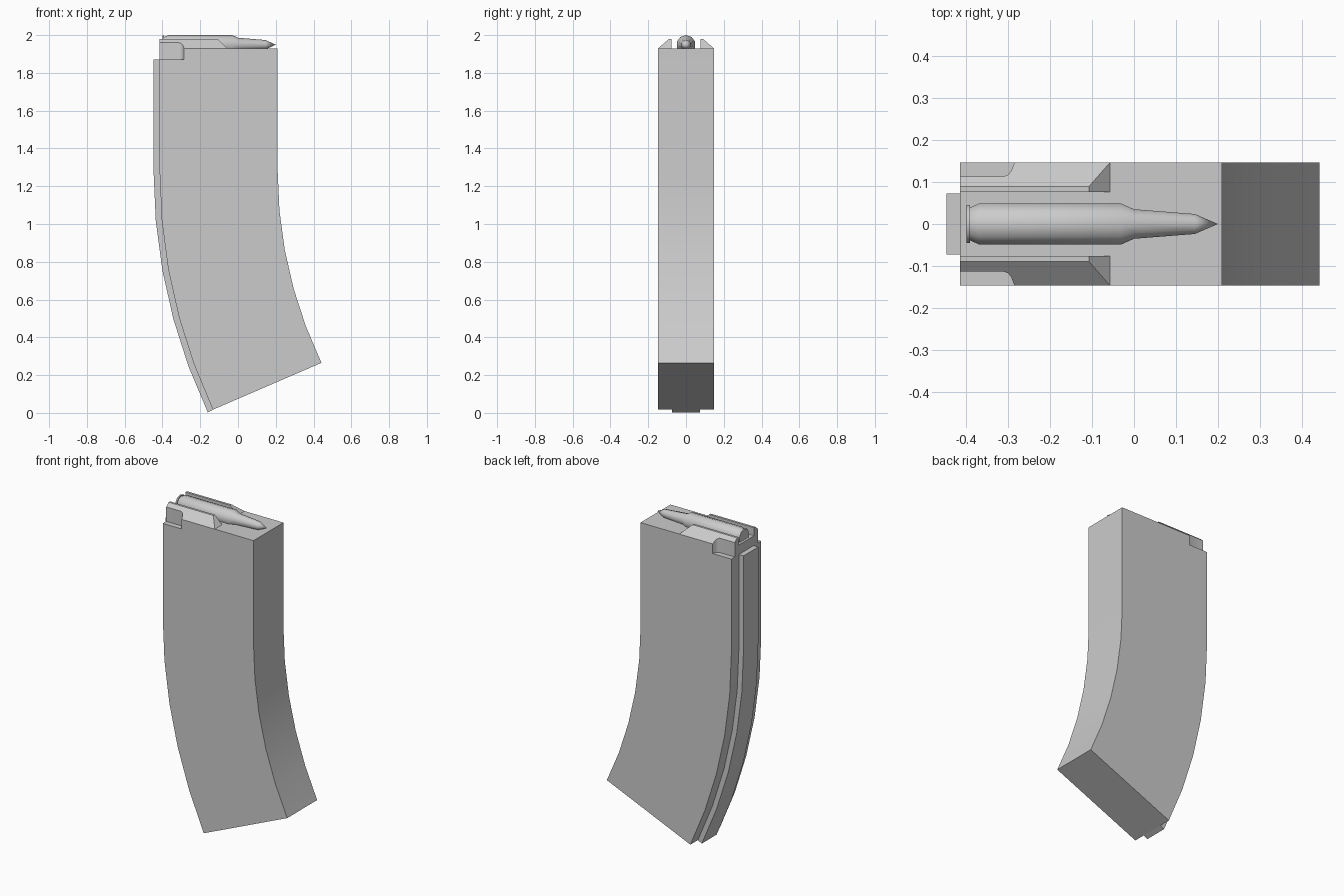
import bpy, bmesh, math
from mathutils import Matrix

if "Cube" in bpy.data.objects:
    bpy.data.objects.remove(bpy.data.objects["Cube"])

grey = bpy.data.materials.new("grey metal")
grey.diffuse_color = (0.6, 0.6, 0.6, 1)
grey.use_nodes = True
grey.node_tree.nodes["Principled BSDF"].inputs["Base Color"].default_value = grey.diffuse_color

HALF = 0.147   # half thickness of the body
TOP = 1.93     # height of the top face


def make(name, bm):
    bmesh.ops.recalc_face_normals(bm, faces=bm.faces)
    mesh = bpy.data.meshes.new(name)
    bm.to_mesh(mesh)
    bm.free()
    mesh.materials.append(grey)
    ob = bpy.data.objects.new(name, mesh)
    bpy.context.collection.objects.link(ob)
    return ob


def loft(name, ring_a, ring_b):
    """Closed solid between two matching outlines."""
    bm = bmesh.new()
    a = [bm.verts.new(p) for p in ring_a]
    b = [bm.verts.new(p) for p in ring_b]
    bm.faces.new(a)
    bm.faces.new(b)
    n = len(a)
    for i in range(n):
        j = (i + 1) % n
        bm.faces.new((a[i], a[j], b[j], b[i]))
    return make(name, bm)


def side_prism(name, outline, half):
    return loft(name, [(x, -half, z) for x, z in outline],
                [(x, half, z) for x, z in outline])


def bend(x0, z0, x1, z1, steps=5):
    """Arc leaving (x0, z0) straight down and ending at (x1, z1)."""
    ang = 2 * math.atan((x1 - x0) / (z0 - z1))
    r = (z0 - z1) / math.sin(ang)
    return [(x0 + r * (1 - math.cos(ang * i / steps)),
             z0 - r * math.sin(ang * i / steps)) for i in range(steps + 1)]


def finish(ob, angle=30):
    bpy.ops.object.select_all(action='DESELECT')
    ob.select_set(True)
    bpy.context.view_layer.objects.active = ob
    for m in list(ob.modifiers):
        bpy.ops.object.modifier_apply(modifier=m.name)
    bpy.ops.object.shade_smooth_by_angle(angle=math.radians(angle))


# curved box body
front = bend(0.21, 1.28, 0.442, 0.265)
back = bend(-0.415, 1.28, -0.133, 0.017)
body = side_prism("body", [(0.21, TOP)] + front + back[::-1] + [(-0.415, TOP)], HALF)

# raised rib following the back edge
rib_back = bend(-0.447, 1.28, -0.16, 0.003)
rib = side_prism("back_rib", [(-0.415, 1.87)] + back + rib_back[::-1] + [(-0.447, 1.87)], 0.073)

# feed lips with sloped outer sides and sloped front ends
lips = []
for side, label in ((1, "left"), (-1, "right")):
    section = [(HALF, TOP), (0.09, 1.98), (0.076, 1.98), (0.076, TOP)]
    rear = [(-0.415, side * y, z) for y, z in section]
    fore = [(-0.057 if z == TOP else -0.107, side * y, z) for y, z in section]
    lips.append(loft("feed_lip_" + label, rear, fore))

# rounded corner notches cut from both sides at the back
for side, label in ((1, "left"), (-1, "right")):
    plan = [(-0.5, 0.113), (-0.312, 0.113), (-0.301, 0.117), (-0.293, 0.126),
            (-0.285, HALF), (-0.285, 0.25), (-0.5, 0.25)]
    cutter = loft("notch_cutter_" + label, [(x, side * y, 1.87) for x, y in plan],
                  [(x, side * y, 2.1) for x, y in plan])
    cutter.hide_render = True
    cutter.hide_set(True)
    for ob in (body, lips[0] if side > 0 else lips[1]):
        mod = ob.modifiers.new("notch", 'BOOLEAN')
        mod.operation = 'DIFFERENCE'
        mod.solver = 'EXACT'
        mod.object = cutter

for ob in [body, rib] + lips:
    finish(ob)
for ob in [o for o in bpy.data.objects if o.hide_render]:
    bpy.data.objects.remove(ob)

# turned round lying on top
profile = [(-0.4, 0), (-0.4, 0.048), (-0.391, 0.048), (-0.391, 0.041), (-0.387, 0.043),
           (-0.37, 0.051), (-0.03, 0.051), (0.0, 0.037), (0.145, 0.025), (0.2, 0)]
bm = bmesh.new()
verts = [bm.verts.new((x, 0, r)) for x, r in profile]
edges = [bm.edges.new(pair) for pair in zip(verts, verts[1:])]
bmesh.ops.spin(bm, geom=verts + edges, cent=(0, 0, 0), axis=(1, 0, 0),
               angle=2 * math.pi, steps=10)
bmesh.ops.remove_doubles(bm, verts=bm.verts, dist=1e-4)
bmesh.ops.transform(bm, matrix=Matrix.Translation((0, 0, 1.949)), verts=bm.verts)
finish(make("top_round", bm), 40)
